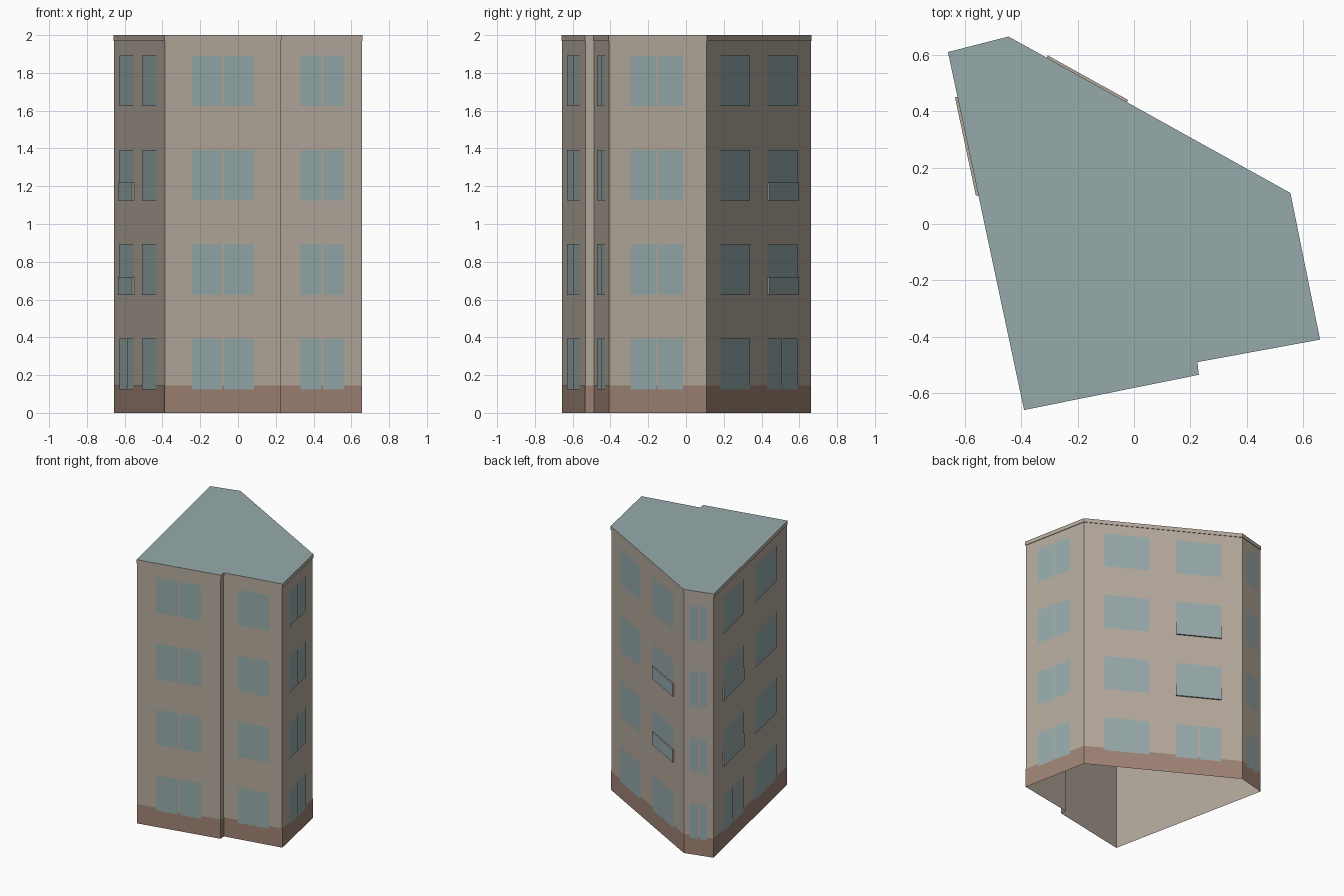
import bpy
from mathutils import Vector

cube = bpy.data.objects.get("Cube")
if cube:
    bpy.data.objects.remove(cube, do_unlink=True)


def material(name, rgb):
    m = bpy.data.materials.new(name)
    m.use_nodes = True
    m.diffuse_color = (*rgb, 1)
    m.node_tree.nodes["Principled BSDF"].inputs["Base Color"].default_value = (*rgb, 1)
    return m


plaster = material("beige plaster", (0.46, 0.40, 0.335))
glass = material("blue grey glass", (0.305, 0.40, 0.405))
plinth = material("brown plinth", (0.345, 0.225, 0.175))
roof_mat = material("blue grey roof", (0.305, 0.40, 0.405))

# Footprint corners, counter-clockwise from the front right corner
plan = [Vector(p) for p in ((-0.39, -0.66), (0.23, -0.535), (0.225, -0.49),
        (0.66, -0.41), (0.555, 0.11), (-0.445, 0.665), (-0.66, 0.61))]
count = len(plan)


def outward(i):
    d = (plan[(i + 1) % count] - plan[i % count]).normalized()
    return Vector((d.y, -d.x))


def offset_plan(amount):
    """Move every wall line outward and mitre the corners."""
    result = []
    for i, p in enumerate(plan):
        a, b = outward(i - 1), outward(i)
        result.append(p + (a + b) * (amount / (1 + a.dot(b))))
    return result


def make(name, verts, faces, mats):
    mesh = bpy.data.meshes.new(name)
    mesh.from_pydata(verts, [], faces)
    for m in mats:
        mesh.materials.append(m)
    ob = bpy.data.objects.new(name, mesh)
    bpy.context.collection.objects.link(ob)
    return ob


def tube(name, amount, z0, z1, mats, capped=False):
    ring = offset_plan(amount)
    verts = [(p.x, p.y, z) for z in (z0, z1) for p in ring]
    faces = [(i, (i + 1) % count, (i + 1) % count + count, i + count)
             for i in range(count)]
    if capped:
        faces += [tuple(range(count, 2 * count)), tuple(reversed(range(count)))]
    ob = tube_ob = make(name, verts, faces, mats)
    if capped:
        tube_ob.data.polygons[count].material_index = 1
    return ob


# Open-bottomed walls, painted base band, and thin roof slab
tube("walls", -0.004, 0, 1.98, [plaster])
tube("plinth_band", -0.002, 0, 0.145, [plinth])
tube("roof_slab", 0, 1.97, 2, [plaster, roof_mat], True)


def on_wall(wall, t, z, out):
    p = plan[wall].lerp(plan[(wall + 1) % count], t) + outward(wall) * out
    return (p.x, p.y, z)


def panel(name, wall, t0, t1, z0, z1, out):
    corners = ((t0, z0), (t1, z0), (t1, z1), (t0, z1))
    return make(name, [on_wall(wall, t, z, out) for t, z in corners],
                [(0, 1, 2, 3)], [glass])


def balcony(name, wall, t0, t1, z0, z1):
    corners = ((t0, z0), (t1, z0), (t1, z1), (t0, z1))
    verts = [on_wall(wall, t, z, d) for d in (-0.002, 0.009) for t, z in corners]
    sides = [(i, (i + 1) % 4, (i + 1) % 4 + 4, i + 4) for i in range(4)]
    ob = make(name, verts, [(4, 5, 6, 7)] + sides, [glass, plaster])
    for f in ob.data.polygons[1:]:
        f.material_index = 1


# Window columns: name, wall, span along the wall, has a balcony
columns = [
    ("front_wide", 0, 0.235, 0.767, False),
    ("front_narrow", 2, 0.243, 0.77, False),
    ("left_side", 3, 0.222, 0.76, False),
    ("back_inner", 4, 0.13, 0.41, False),
    ("back_outer", 4, 0.58, 0.865, True),
    ("back_corner", 5, 0.22, 0.78, False),
    ("right_rear", 6, 0.125, 0.4, True),
    ("right_front", 6, 0.56, 0.85, False),
]
for name, wall, t0, t1, has_balcony in columns:
    length = (plan[(wall + 1) % count] - plan[wall]).length
    gap = 0.005 / length
    mid = (t0 + t1) / 2
    for floor in range(4):
        low = 0.125 + 0.5 * floor
        high = low + 0.268
        tag = f"{name}_window_{floor + 1}"
        if wall in (4, 6) and not (has_balcony and floor == 0):
            panel(tag, wall, t0, t1, low, high, 0)
        else:
            panel(tag + "_pane_a", wall, t0, mid - gap, low, high, 0)
            panel(tag + "_pane_b", wall, mid + gap, t1, low, high, 0)
        # Shallow railing in front of the middle floors
        if has_balcony and floor in (1, 2):
            balcony(f"{name}_balcony_{floor + 1}", wall, t0, t1, low, low + 0.095)
